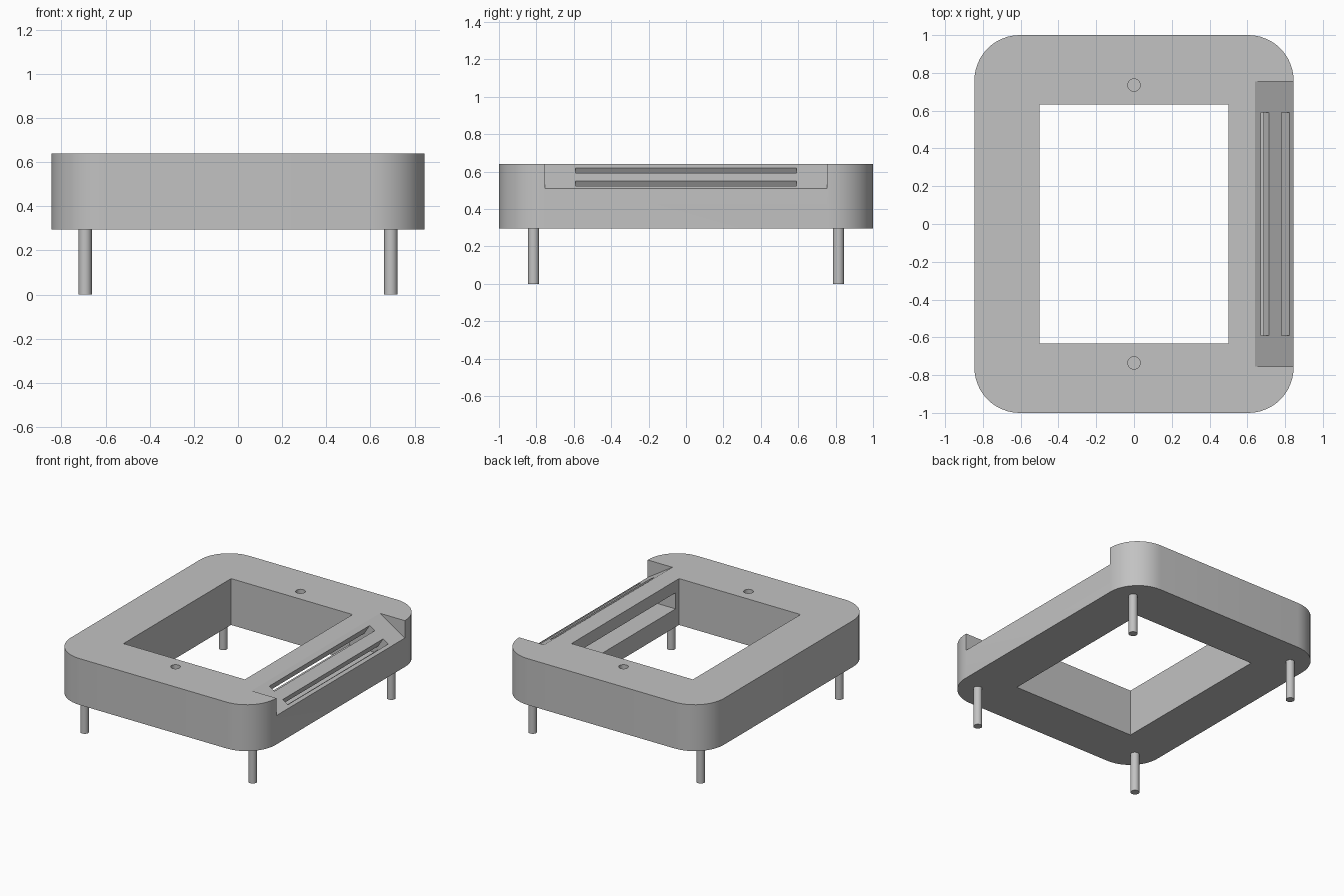
import bpy
import bmesh
from math import sin, cos, pi
from mathutils import Vector

if "Cube" in bpy.data.objects:
    bpy.data.objects.remove(bpy.data.objects["Cube"], do_unlink=True)

grey = bpy.data.materials.new("plain_grey")
grey.use_nodes = True
grey.diffuse_color = (0.54, 0.54, 0.54, 1)
grey.node_tree.nodes["Principled BSDF"].inputs["Base Color"].default_value = (0.54, 0.54, 0.54, 1)


def extrude(name, points, offset):
    """Solid made by pushing a flat outline along an offset."""
    bm = bmesh.new()
    face = bm.faces.new([bm.verts.new(p) for p in points])
    side = bmesh.ops.extrude_face_region(bm, geom=[face])["geom"]
    moved = [v for v in side if isinstance(v, bmesh.types.BMVert)]
    bmesh.ops.translate(bm, verts=moved, vec=offset)
    bmesh.ops.recalc_face_normals(bm, faces=bm.faces[:])
    mesh = bpy.data.meshes.new(name)
    bm.to_mesh(mesh)
    bm.free()
    mesh.materials.append(grey)
    obj = bpy.data.objects.new(name, mesh)
    bpy.context.collection.objects.link(obj)
    return obj


def prism_y(name, profile, half):
    """Outline in x and z, running along y."""
    return extrude(name, [(x, -half, z) for x, z in profile], (0, 2 * half, 0))


def rod(name, x, y, radius, z0, z1, sides=32):
    ring = [(x + radius * cos(2 * pi * i / sides), y + radius * sin(2 * pi * i / sides), z0)
            for i in range(sides)]
    return extrude(name, ring, (0, 0, z1 - z0))


def cut(target, cutter):
    cutter.hide_render = True
    mod = target.modifiers.new("cut", "BOOLEAN")
    mod.operation = "DIFFERENCE"
    mod.solver = "EXACT"
    mod.object = cutter
    bpy.context.view_layer.objects.active = target
    bpy.ops.object.modifier_apply(modifier=mod.name)
    bpy.data.objects.remove(cutter, do_unlink=True)


def smooth(obj):
    bpy.ops.object.select_all(action="DESELECT")
    obj.select_set(True)
    bpy.context.view_layer.objects.active = obj
    bpy.ops.object.shade_smooth_by_angle(angle=0.5)


# Rounded rectangular housing
HALF_X, HALF_Y, BOTTOM, TOP, RADIUS, STEPS = 0.845, 1.0, 0.295, 0.64, 0.24, 12
outline = []
for q, (sx, sy) in enumerate([(1, 1), (-1, 1), (-1, -1), (1, -1)]):
    for i in range(STEPS + 1):
        a = (q + i / STEPS) * pi / 2
        outline.append((sx * (HALF_X - RADIUS) + RADIUS * cos(a),
                        sy * (HALF_Y - RADIUS) + RADIUS * sin(a), BOTTOM))
housing = extrude("housing", outline, (0, 0, TOP - BOTTOM))

# Central opening
cut(housing, prism_y("opening_cutter", [(-0.5, 0.2), (0.5, 0.2), (0.5, 0.8), (-0.5, 0.8)], 0.633))

# Sloped recess along one side
slope = Vector((0.205, 0, -0.13)).normalized()
normal = Vector((-slope.z, 0, slope.x))
edge = Vector((0.64, 0, TOP))
a, b = edge - slope * 0.1, edge + slope * 0.32
cut(housing, prism_y("recess_cutter", [(a.x, a.z), (b.x, b.z), (b.x, a.z)], 0.755))

# Cavity open to the inner wall
cut(housing, prism_y("cavity_cutter", [(0.4, 0.43), (0.74, 0.43), (0.74, 0.55), (0.4, 0.55)], 0.592))

# Two long slots cut square to the slope
for along, depth in ((0.062, 0.18), (0.193, 0.1)):
    c = edge + slope * along
    corners = [c + slope * s + normal * n
               for s, n in ((-0.025, 0.04), (0.025, 0.04), (0.025, -depth), (-0.025, -depth))]
    cut(housing, prism_y("slot_cutter", [(p.x, p.z) for p in corners], 0.59))

# Blind screw holes
for y in (-0.735, 0.735):
    cut(housing, rod("hole_cutter", 0, y, 0.033, TOP - 0.15, TOP + 0.1))
smooth(housing)

# Four pin legs
for side, x in (("right", -0.692), ("left", 0.692)):
    for end, y in (("front", -0.815), ("back", 0.815)):
        smooth(rod(f"{end}_{side}_leg", x, y, 0.03, 0, BOTTOM + 0.01))
